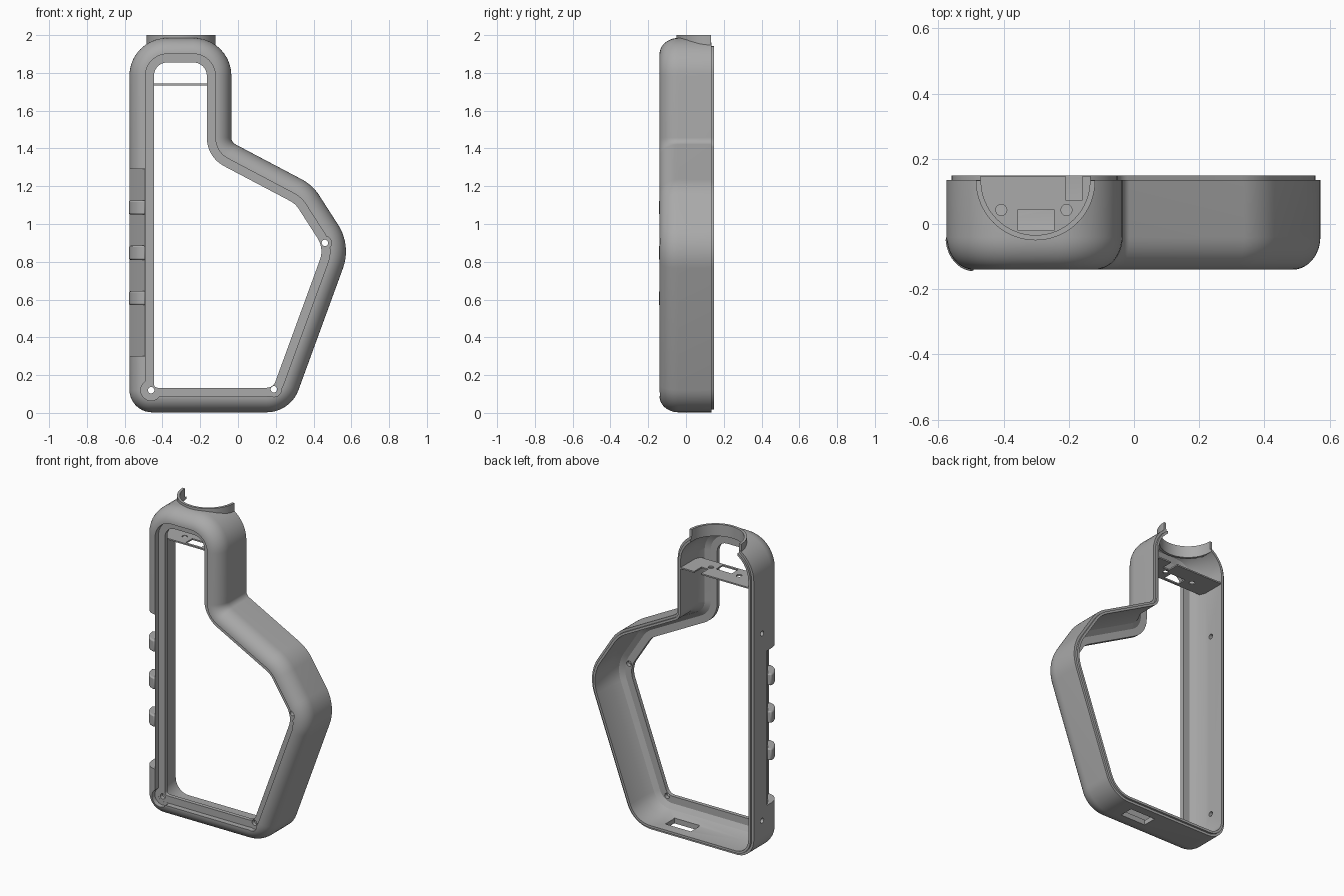
import bpy, bmesh, math
from mathutils import Vector

old = bpy.data.objects.get("Cube")
if old:
    bpy.data.objects.remove(old, do_unlink=True)

grey = bpy.data.materials.new("Matte grey")
grey.use_nodes = True
colour = (0.4, 0.4, 0.4, 1)
grey.diffuse_color = colour
grey.node_tree.nodes["Principled BSDF"].inputs["Base Color"].default_value = colour


def make(name, bm):
    bmesh.ops.recalc_face_normals(bm, faces=bm.faces)
    mesh = bpy.data.meshes.new(name)
    bm.to_mesh(mesh)
    bm.free()
    mesh.materials.append(grey)
    obj = bpy.data.objects.new(name, mesh)
    bpy.context.collection.objects.link(obj)
    return obj


def prism(name, points, z0, z1):
    """Extrude an (x, y) outline between two heights."""
    bm = bmesh.new()
    face = bm.faces.new([bm.verts.new((x, y, z0)) for x, y in points])
    top = bmesh.ops.extrude_face_region(bm, geom=[face])["geom"]
    bmesh.ops.translate(bm, vec=(0, 0, z1 - z0),
                        verts=[v for v in top if isinstance(v, bmesh.types.BMVert)])
    return make(name, bm)


def box(name, x0, x1, y0, y1, z0, z1):
    return prism(name, [(x0, y0), (x1, y0), (x1, y1), (x0, y1)], z0, z1)


def arc(cx, cy, rx, ry, a0, a1, n):
    steps = [math.radians(a0 + (a1 - a0) * i / n) for i in range(n + 1)]
    return [(cx + rx * math.cos(a), cy + ry * math.sin(a)) for a in steps]


def rod(name, centre, radius, length, axis):
    obj = prism(name, arc(0, 0, radius, radius, 0, 345, 23), -length / 2, length / 2)
    obj.location = centre
    obj.rotation_euler = Vector((0, 0, 1)).rotation_difference(Vector(axis)).to_euler()
    return obj


def cut(target, cutters):
    for c in cutters:
        c.hide_render = True
        m = target.modifiers.new("cut", 'BOOLEAN')
        m.operation = 'DIFFERENCE'
        m.solver = 'EXACT'
        m.object = c
    bpy.context.view_layer.update()
    graph = bpy.context.evaluated_depsgraph_get()
    target.data = bpy.data.meshes.new_from_object(target.evaluated_get(graph))
    target.modifiers.clear()
    for c in cutters:
        bpy.data.objects.remove(c, do_unlink=True)


def smooth(obj, angle=28):
    bpy.ops.object.select_all(action='DESELECT')
    obj.select_set(True)
    bpy.context.view_layer.objects.active = obj
    bpy.ops.object.shade_smooth_by_angle(angle=math.radians(angle))


# Outline corners, counter-clockwise seen from the front: x, z, radius
corners = [(-0.575, 0.003, 0.12), (0.277, 0.003, 0.18), (0.6, 0.887, 0.26),
           (0.395, 1.206, 0.25), (-0.035, 1.433, 0.04), (-0.035, 1.985, 0.2),
           (-0.575, 1.985, 0.2)]


def outline(inset, n=10):
    """Rounded outline moved inwards, with matching points for every inset."""
    ring = []
    for i, (x, z, r) in enumerate(corners):
        p = Vector((x, z))
        a = (p - Vector(corners[i - 1][:2])).normalized()
        b = (Vector(corners[(i + 1) % len(corners)][:2]) - p).normalized()
        turn = math.atan2(a.x * b.y - a.y * b.x, a.dot(b))
        side = 1 if turn > 0 else -1
        half = math.tan(abs(turn) / 2)
        na = Vector((-a.y, a.x))
        p = p + na * inset - a * inset * side * half
        r = max(r - side * inset, 0.02)
        centre = p - a * r * half + na * r * side
        start = math.atan2(-na.y * side, -na.x * side)
        for k in range(n + 1):
            t = start + turn * k / n
            ring.append((centre.x + r * math.cos(t), centre.y + r * math.sin(t)))
    return ring


# Frame: wall section (inset, y) swept round the outline
section = arc(0.085, -0.04, 0.085, 0.1, 180, 270, 10)
section += [(0.085, -0.105), (0.13, -0.105), (0.13, -0.08), (0.085, -0.08),
            (0.055, -0.06), (0.03, 0.0), (0.03, 0.148), (0.015, 0.148),
            (0.015, 0.135), (0, 0.135)]
bm = bmesh.new()
rings = [[bm.verts.new((x, y, z)) for x, z in outline(d)] for d, y in section]
for i, ring in enumerate(rings):
    after = rings[(i + 1) % len(rings)]
    for j in range(len(ring)):
        k = (j + 1) % len(ring)
        bm.faces.new((ring[j], ring[k], after[k], after[j]))
frame = make("frame_shell", bm)

# Screw holes with recesses, side holes, port slot, neck opening, grip recess
cutters = []
for x, z, r in ((-0.46, 0.12, 0.055), (0.19, 0.125, 0.04), (0.46, 0.9, 0.035)):
    cutters.append(rod("screw_hole", (x, -0.1, z), 0.017, 0.2, (0, 1, 0)))
    cutters.append(rod("screw_recess", (x, -0.206, z), r, 0.2, (0, 1, 0)))
for z in (0.22, 1.42):
    cutters.append(rod("side_hole", (-0.56, 0.05, z), 0.016, 0.12, (1, 0, 0)))
cutters.append(box("port_slot", -0.09, 0.09, -0.01, 0.08, -0.1, 0.06))
neck_x, neck_y = -0.302, 0.133
cutters.append(prism("neck_opening", arc(neck_x, neck_y, 0.168, 0.168, 0, 354, 59), 1.8, 2.1))
cutters.append(prism("grip_recess", [(-0.62, 0.002), (-0.575, 0.002), (-0.54, -0.06),
                                     (-0.492, -0.125), (-0.492, -0.2), (-0.62, -0.2)],
                     0.3, 1.29))
cut(frame, cutters)
smooth(frame)

# Grip ridges filling the recess
for i in range(3):
    z = 0.57 + 0.24 * i
    points = arc(-0.49, -0.04, 0.088, 0.105, 180, 270, 10) + [(-0.49, -0.11), (-0.55, -0.03)]
    ridge = prism("grip_ridge", points, z, z + 0.075)
    bevel = ridge.modifiers.new("soft_edges", 'BEVEL')
    bevel.width = 0.008
    bevel.segments = 2
    bevel.angle_limit = math.radians(50)
    smooth(ridge, 35)

# Half-round neck collar
collar = prism("neck_collar", arc(neck_x, neck_y, 0.183, 0.183, 180, 360, 32)
               + arc(neck_x, neck_y, 0.167, 0.167, 360, 180, 32), 1.925, 2.0)
smooth(collar)

# Mounting plate across the neck
plate = box("mounting_plate", -0.55, -0.06, -0.035, 0.146, 1.734, 1.743)
holes = [rod("plate_hole", (neck_x + dx, 0.043, 1.738), 0.017, 0.1, (0, 0, 1))
         for dx in (-0.105, 0.095)]
holes.append(box("plate_window", -0.355, -0.245, -0.02, 0.045, 1.7, 1.8))
holes.append(box("plate_slot", -0.208, -0.16, 0.072, 0.2, 1.7, 1.8))
cut(plate, holes)
